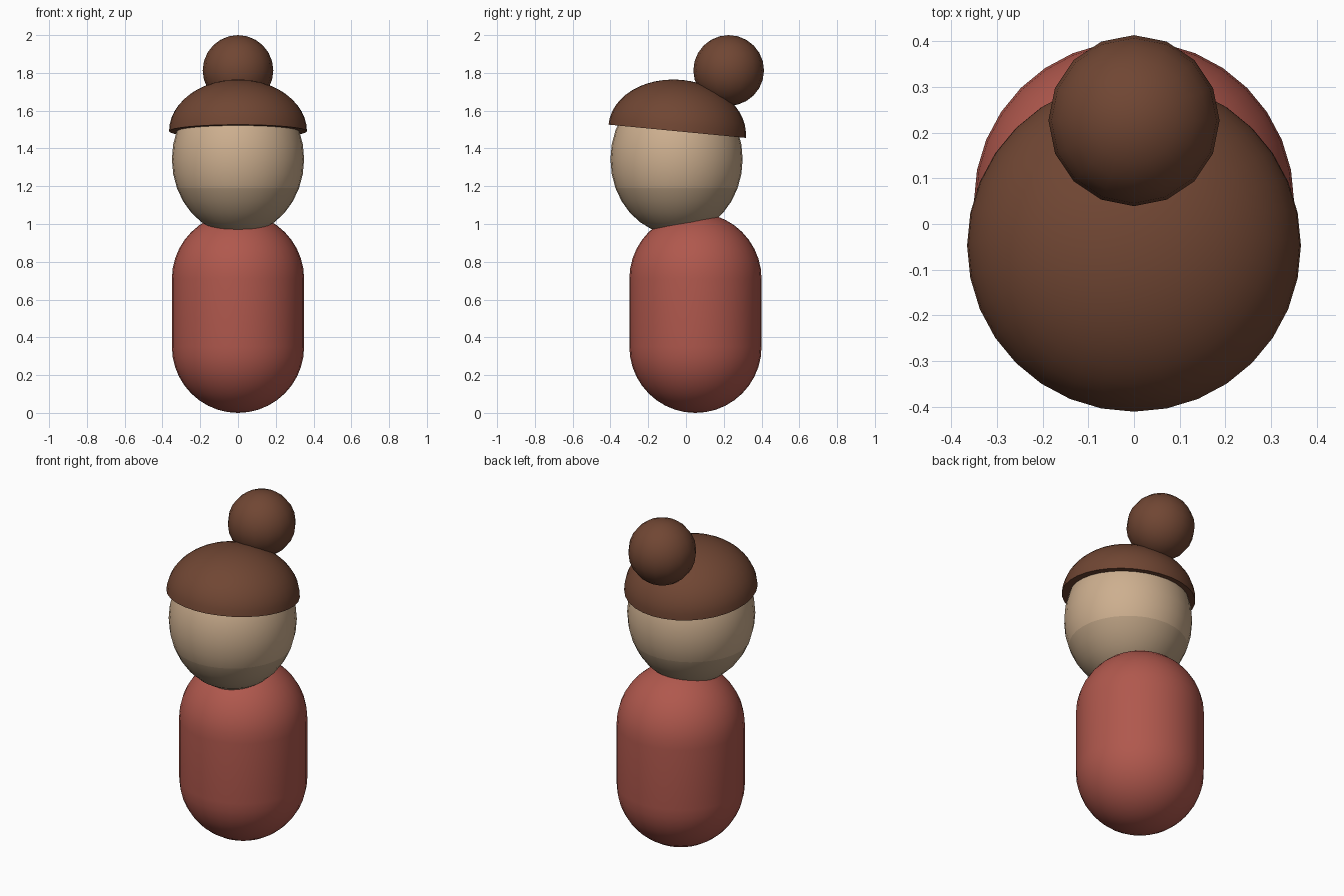
import bpy, bmesh, math
from mathutils import Matrix

if "Cube" in bpy.data.objects:
    bpy.data.objects.remove(bpy.data.objects["Cube"])


def material(name, r, g, b):
    """Flat colour given as 0-255 display values, stored as linear."""
    m = bpy.data.materials.new(name)
    m.diffuse_color = [((c / 255 + 0.055) / 1.055) ** 2.4 for c in (r, g, b)] + [1]
    m.use_nodes = True
    m.node_tree.nodes["Principled BSDF"].inputs["Base Color"].default_value = m.diffuse_color
    return m


RED = material("coat red", 176, 88, 77)
SKIN = material("skin", 205, 175, 143)
JAW = material("jaw skin", 183, 157, 128)
HAIR = material("hair brown", 112, 70, 51)


def finish(bm, name, location, *mats):
    mesh = bpy.data.meshes.new(name)
    bm.to_mesh(mesh)
    bm.free()
    ob = bpy.data.objects.new(name, mesh)
    bpy.context.collection.objects.link(ob)
    ob.location = location
    for m in mats:
        mesh.materials.append(m)
    bpy.ops.object.select_all(action='DESELECT')
    ob.select_set(True)
    bpy.context.view_layer.objects.active = ob
    bpy.ops.object.shade_smooth_by_angle(angle=math.radians(40))
    return ob


def ball(segments, rings, rx, rz):
    bm = bmesh.new()
    bmesh.ops.create_uvsphere(bm, u_segments=segments, v_segments=rings, radius=1)
    bmesh.ops.scale(bm, vec=(rx, rx, rz), verts=bm.verts)
    return bm


# Body: capsule made by revolving a rounded profile
R, LOW, HIGH, STEPS = 0.35, 0.35, 0.71, 10
arc = [math.radians(90 * i / STEPS) for i in range(STEPS + 1)]
profile = [(R * math.sin(a), 0, LOW - R * math.cos(a)) for a in arc]
profile += [(R * math.cos(a), 0, HIGH + R * math.sin(a)) for a in arc]
bm = bmesh.new()
verts = [bm.verts.new(p) for p in profile]
edges = [bm.edges.new(pair) for pair in zip(verts, verts[1:])]
bmesh.ops.spin(bm, geom=verts + edges, cent=(0, 0, 0), axis=(0, 0, 1),
               angle=math.tau, steps=32)
bmesh.ops.remove_doubles(bm, verts=bm.verts, dist=0.0005)
bmesh.ops.recalc_face_normals(bm, faces=bm.faces)
finish(bm, "body", (0, 0.05, 0), RED)

# Head: tall ball with a slightly darker jaw
bm = ball(32, 16, 0.35, 0.40)
for f in bm.faces:
    f.material_index = 1 if f.calc_center_median().z < -0.155 else 0
finish(bm, "head", (0, -0.05, 1.343), SKIN, JAW)

# Hair cap: tilted flattened half ball with a flat underside
bm = ball(32, 24, 0.365, 0.273)
cut = bmesh.ops.bisect_plane(bm, geom=bm.verts[:] + bm.edges[:] + bm.faces[:],
                             plane_co=(0, 0, 0), plane_no=(0, 0, 1),
                             dist=0.0001, clear_inner=True)
bmesh.ops.holes_fill(bm, edges=[e for e in bm.edges if e.is_boundary], sides=0)
bmesh.ops.recalc_face_normals(bm, faces=bm.faces)
bmesh.ops.rotate(bm, matrix=Matrix.Rotation(math.radians(-5.5), 3, 'X'), verts=bm.verts)
finish(bm, "hair_cap", (0, -0.047, 1.491), HAIR)

# Hair bun at the back of the crown
finish(ball(16, 12, 0.187, 0.187), "hair_bun", (0, 0.226, 1.813), HAIR)
